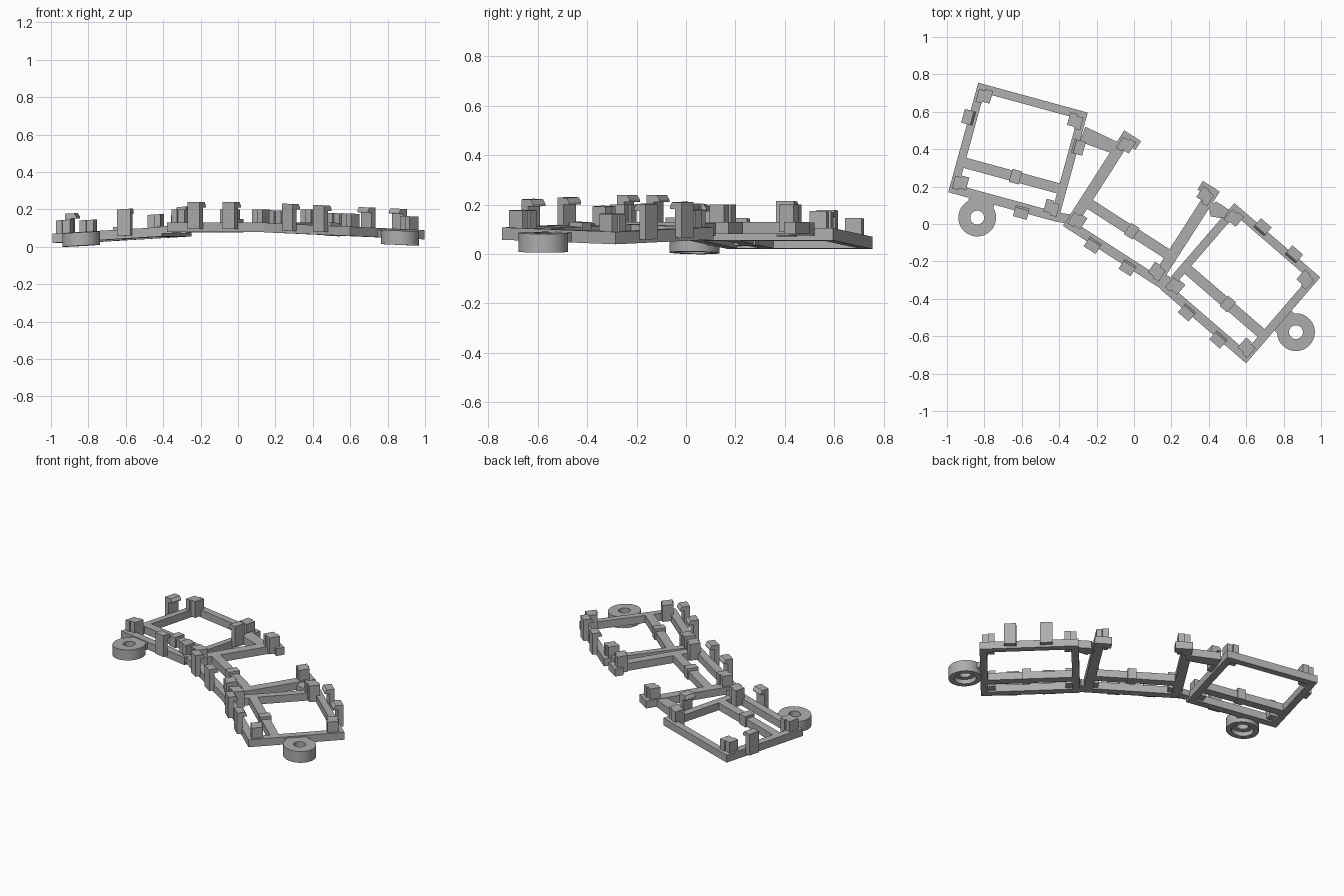
import bpy, bmesh, math
from mathutils import Matrix, Vector

if "Cube" in bpy.data.objects:
    bpy.data.objects.remove(bpy.data.objects["Cube"])

mat = bpy.data.materials.new("grey plastic")
mat.diffuse_color = (0.42, 0.42, 0.42, 1)
mat.use_nodes = True
mat.node_tree.nodes["Principled BSDF"].inputs["Base Color"].default_value = mat.diffuse_color

S = 0.607     # side of each square bay
T = 0.05      # bar height
MID = 0.175   # position of the inner cross bar


def frame_matrix(origin, angle, slope_u, slope_v):
    """Local bay axes: u along the lower rail, v across, w up."""
    c, s = math.cos(math.radians(angle)), math.sin(math.radians(angle))
    return Matrix(((c, -s, 0, origin[0]), (s, c, 0, origin[1]),
                   (slope_u, slope_v, 1, origin[2]), (0, 0, 0, 1)))


def finish(bm, name, m, smooth=False):
    bmesh.ops.transform(bm, matrix=m, verts=bm.verts)
    bmesh.ops.recalc_face_normals(bm, faces=bm.faces)
    me = bpy.data.meshes.new(name)
    bm.to_mesh(me)
    bm.free()
    me.materials.append(mat)
    ob = bpy.data.objects.new(name, me)
    bpy.context.collection.objects.link(ob)
    if smooth:
        bpy.context.view_layer.objects.active = ob
        ob.select_set(True)
        bpy.ops.object.shade_smooth_by_angle(angle=math.radians(30))
        ob.select_set(False)
    return ob


def boxes(name, m, items):
    """One object out of boxes given as (u0, u1, v0, v1, w0, w1)."""
    bm = bmesh.new()
    for a, b, c, d, e, f in items:
        t = Matrix.Translation(((a + b) / 2, (c + d) / 2, (e + f) / 2))
        bmesh.ops.create_cube(bm, size=1, matrix=t @ Matrix.Diagonal((b - a, d - c, f - e, 1)))
    return finish(bm, name, m)


def corner_post(m, u, v):
    # stepped block: a wide half and a narrower half, mirrored towards the centre
    su, sv = (1 if u < S / 2 else -1), (1 if v < S / 2 else -1)
    lo, hi = sorted((u, u + su * 0.04))
    a, b = sorted((u - su * 0.035, u))
    boxes("corner_post", m, [(a, b, v - 0.04, v + 0.03, 0.01, T + 0.07),
                             (lo, hi, v - 0.03, v + 0.04, 0.01, T + 0.07)])


def clip(m, u, v, turn):
    # upright plate with a hook over the rail, extruded along the rail
    prof = [(-0.032, 0.015), (0.002, 0.015), (0.002, T + 0.08),
            (0.03, T + 0.08), (0.03, T + 0.09), (0.018, T + 0.108), (-0.032, T + 0.108)]
    bm = bmesh.new()
    f = bm.faces.new([bm.verts.new((-0.038, y, z)) for y, z in prof])
    r = bmesh.ops.extrude_face_region(bm, geom=[f])
    bmesh.ops.translate(bm, vec=(0.076, 0, 0),
                        verts=[g for g in r["geom"] if isinstance(g, bmesh.types.BMVert)])
    local = Matrix.Translation((u, v, 0)) @ Matrix.Rotation(math.radians(turn), 4, 'Z')
    finish(bm, "hook_clip", m @ local)


def ring(m, u, v, w0, w1):
    # mounting eyelet, counterbored from below
    prof = [(0.037, w1), (0.101, w1), (0.101, w0), (0.068, w0),
            (0.068, w0 + 0.03), (0.037, w0 + 0.03)]
    n = 40
    bm = bmesh.new()
    rows = [[bm.verts.new((u + r * math.cos(2 * math.pi * i / n),
                           v + r * math.sin(2 * math.pi * i / n), z)) for r, z in prof]
            for i in range(n)]
    for i in range(n):
        p, q = rows[i], rows[(i + 1) % n]
        for j in range(len(prof)):
            k = (j + 1) % len(prof)
            bm.faces.new((p[j], q[j], q[k], p[k]))
    finish(bm, "mounting_ring", m, smooth=True)


def bay(name, m, closed, length=S):
    """Square frame with cross bar, corner posts and saddle."""
    k = 0.045 if closed else 0.06
    bars = [(0, length, 0, 0.05, 0, T), (0, k, 0, S, 0, T),
            (S - k, S, 0, S, 0, T), (0.02, S - 0.02, MID - 0.028, MID + 0.028, 0, T)]
    if closed:
        bars.append((0, S, S - 0.045, S, 0, T))
    else:  # short stubs instead of the far rail
        bars += [(0, 0.107, S - 0.055, S, 0, T), (0.5, S, S - 0.055, S, 0, T)]
    boxes(name, m, bars)
    boxes("cross_bar_saddle", m, [(0.298, 0.352, MID - 0.036, MID + 0.036, -0.004, T + 0.018)])
    for u in (0.048, 0.557):
        for v in (0.065, 0.545):
            corner_post(m, u, v)


left = frame_matrix((-0.993, 0.17, 0.02), -15.3, 0.058, 0)
middle = frame_matrix((-0.38, -0.01, 0.08), -32.7, 0, 0)
right = frame_matrix((0.14, -0.348, 0.077), -40.8, -0.032, -0.03)

bay("left_frame", left, True)
bay("middle_frame", middle, False, 0.64)
bay("right_frame", right, True)

# hook clips around the outside rails
clip(left, 0.405, 0, 0)
clip(left, 0, 0.415, -90)
clip(left, S, 0.415, 90)
for u in (0.19, 0.412):
    clip(middle, u, 0, 0)
    clip(right, u, 0, 0)
    clip(right, u + 0.008, S, 180)

# mounting rings with short necks
ring(left, 0.185, -0.09, -0.026, 0.045)
boxes("ring_neck", left, [(0.115, 0.255, -0.05, 0.02, 0, 0.045)])
ring(right, 0.70, 0.30, -0.036, 0.04)
boxes("ring_neck", right, [(0.585, 0.655, 0.23, 0.37, 0, 0.04)])


def link(name, pts, z0, z1):
    # flat plate joining neighbouring bays
    bm = bmesh.new()
    f = bm.faces.new([bm.verts.new((x, y, z0)) for x, y in pts])
    r = bmesh.ops.extrude_face_region(bm, geom=[f])
    bmesh.ops.translate(bm, vec=(0, 0, z1 - z0),
                        verts=[g for g in r["geom"] if isinstance(g, bmesh.types.BMVert)])
    finish(bm, name, Matrix())


link("left_link", [(-0.29, 0.44), (-0.26, 0.52), (-0.05, 0.42), (-0.11, 0.375)], 0.075, 0.127)
link("right_link", [(0.40, 0.10), (0.44, 0.12), (0.51, 0.075), (0.48, 0.03), (0.41, 0.04)], 0.072, 0.125)
link("left_joint", [(-0.44, 0.04), (-0.40, 0.01), (-0.35, 0.0), (-0.33, 0.05), (-0.40, 0.06)], 0.07, 0.11)
link("right_joint", [(0.10, -0.30), (0.14, -0.34), (0.19, -0.34), (0.19, -0.28), (0.14, -0.26)], 0.08, 0.125)
